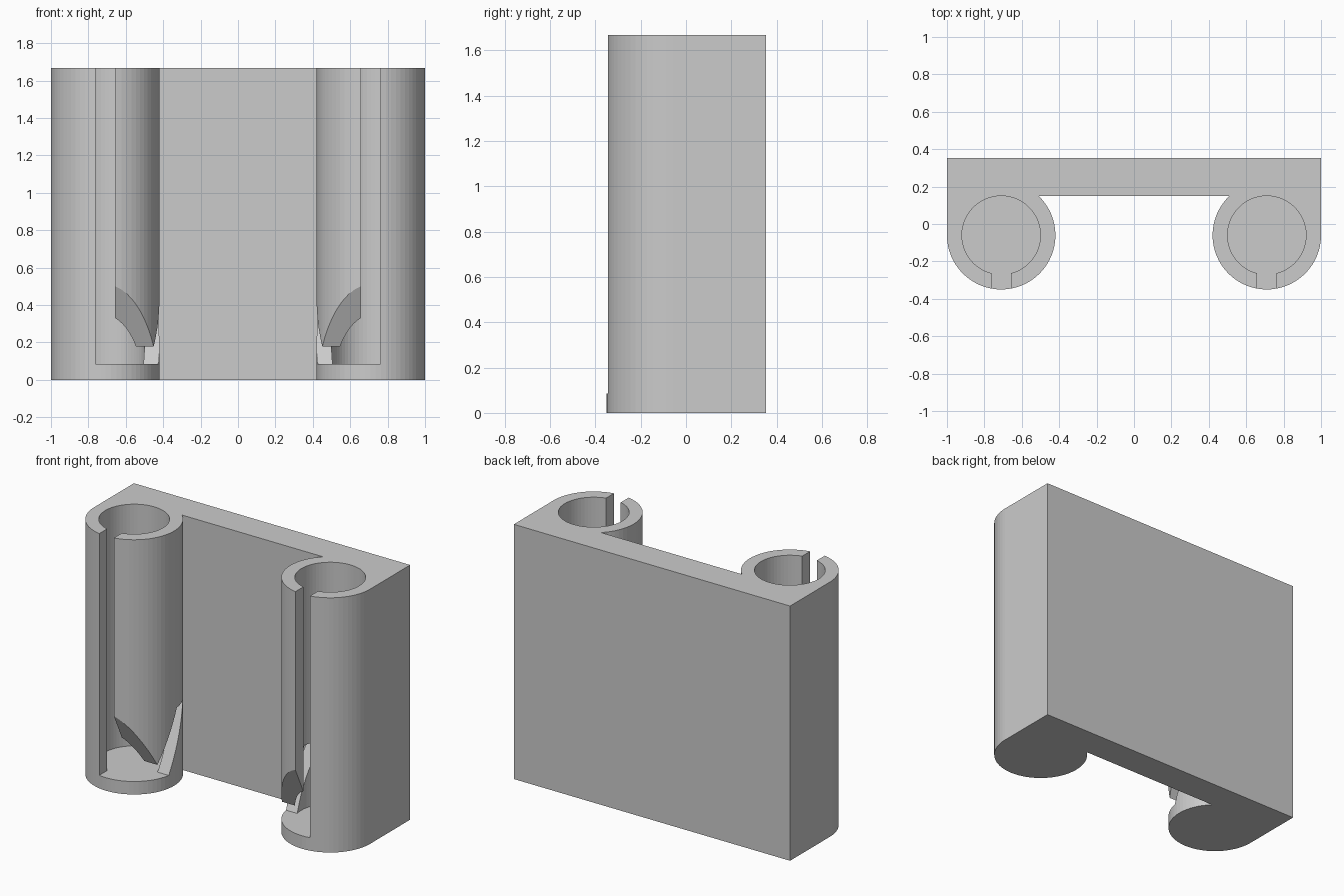
import bpy, bmesh, math
from mathutils import Vector

if "Cube" in bpy.data.objects:
    bpy.data.objects.remove(bpy.data.objects["Cube"])

H, CX, CY = 1.667, 0.71, -0.06      # height and tube centre
R_OUT, R_IN, FLOOR = 0.29, 0.21, 0.085
BACK, PLATE = 0.352, 0.15           # plate back and front faces


def prism(name, pts, offset):
    """Extrude a flat outline along an offset vector."""
    bm = bmesh.new()
    face = bm.faces.new([bm.verts.new(p) for p in pts])
    new = bmesh.ops.extrude_face_region(bm, geom=[face])["geom"]
    bmesh.ops.translate(bm, vec=Vector(offset),
                        verts=[v for v in new if isinstance(v, bmesh.types.BMVert)])
    bmesh.ops.recalc_face_normals(bm, faces=bm.faces)
    mesh = bpy.data.meshes.new(name)
    bm.to_mesh(mesh)
    bm.free()
    obj = bpy.data.objects.new(name, mesh)
    bpy.context.collection.objects.link(obj)
    return obj


def arc(r, a0, a1, n):
    angles = [math.radians(a0 + (a1 - a0) * i / n) for i in range(n + 1)]
    return [(CX + r * math.cos(a), CY + r * math.sin(a)) for a in angles]


def cut(body, cutter):
    cutter.hide_render = True
    mod = body.modifiers.new("cut", 'BOOLEAN')
    mod.operation, mod.solver, mod.object = 'DIFFERENCE', 'EXACT', cutter
    bpy.context.view_layer.objects.active = body
    bpy.ops.object.modifier_apply(modifier=mod.name)
    bpy.data.objects.remove(cutter, do_unlink=True)


# Holder body: back plate and both round columns in one outline
meet = math.degrees(math.asin((PLATE - CY) / R_OUT))
half = [(1, BACK)] + arc(R_OUT, 0, -180 - meet, 40)
outline = half + [(-x, y) for x, y in reversed(half)]
body = prism("dispenser_body", [(x, y, 0) for x, y in outline], (0, 0, H))

# Round bore with its front slot, open at the top
w = 0.053
a = math.degrees(math.asin(w / R_IN))
keyhole = [(CX - w, -0.5)] + arc(R_IN, -90 - a, -450 + a, 56) + [(CX + w, -0.5)]
# Side view of the outlet: angled rear channel and a pointed tooth
outlet = [(-0.5, FLOOR), (-0.11, FLOOR), (0.085, 0.5), (-0.03, 0.5),
          (-0.19, 0.178), (-0.345, 0.5), (-0.5, 0.5)]
for s in (-1, 1):
    cut(body, prism("bore_cutter", [(s * x, y, FLOOR) for x, y in keyhole], (0, 0, 2)))
    cut(body, prism("outlet_cutter", [(s * (CX - 0.02), y, z) for y, z in outlet],
                    (-s * 0.4, 0, 0)))
